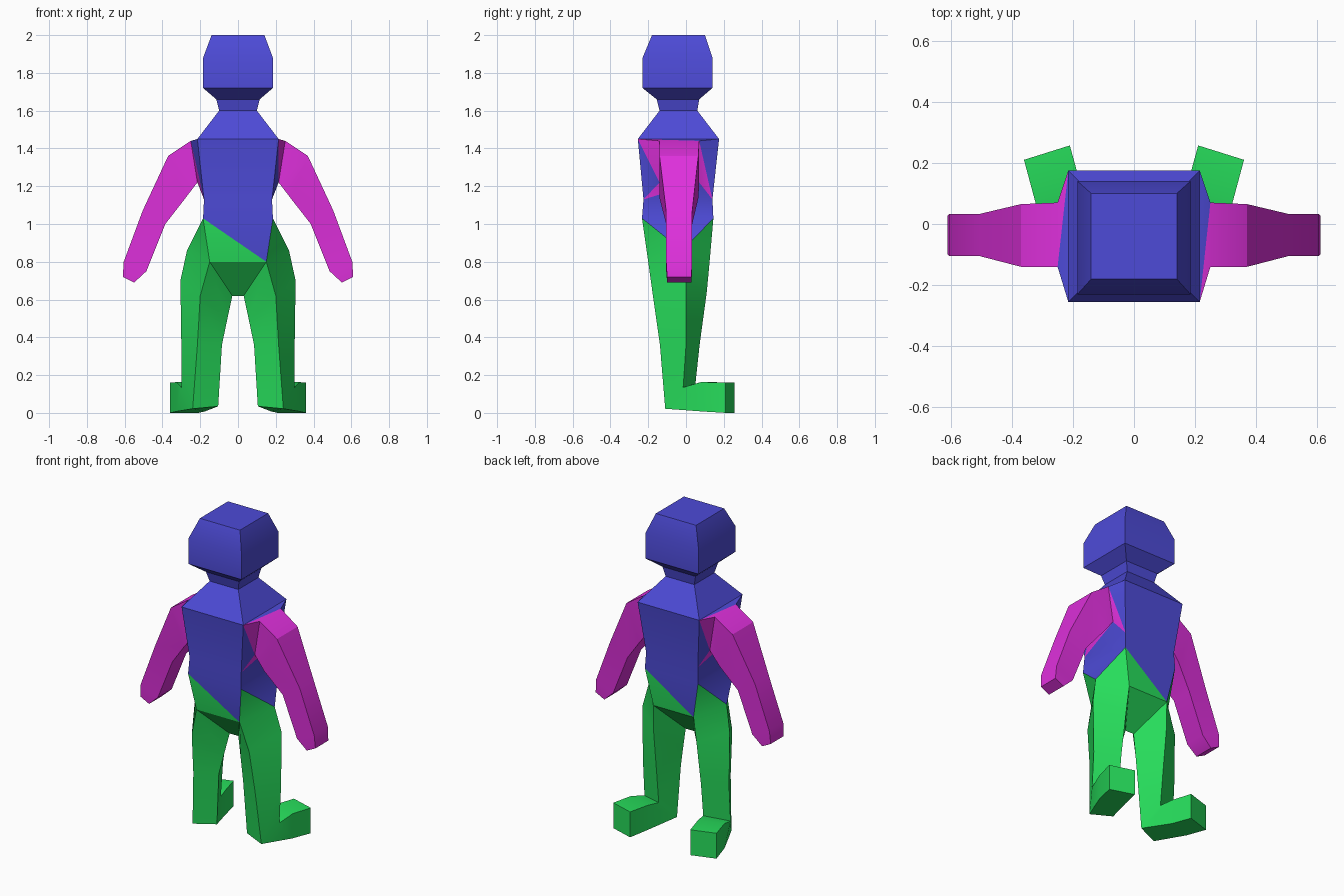
import bpy
import bmesh
from mathutils import Vector

if "Cube" in bpy.data.objects:
    bpy.data.objects.remove(bpy.data.objects["Cube"])

BLUE, GREEN, MAGENTA = 0, 1, 2
COLOURS = [("blue", (0.075, 0.07, 0.68)), ("green", (0.02, 0.72, 0.105)),
           ("magenta", (0.74, 0.03, 0.72))]

bm = bmesh.new()


def face(colour, *points):
    f = bm.faces.new([bm.verts.new(p) for p in points])
    f.material_index = colour


def loft(colour, rings, cap=True):
    """Join successive four-cornered rings, and close the last one."""
    for a, b in zip(rings, rings[1:]):
        for i in range(4):
            j = (i + 1) % 4
            face(colour, a[i], a[j], b[j], b[i])
    if cap:
        face(colour, *rings[-1])


def box_ring(half_x, y0, y1, z):
    return [(-half_x, y0, z), (half_x, y0, z), (half_x, y1, z), (-half_x, y1, z)]


def flip(s, p):
    return (p[0] * s, p[1], p[2])


# Head and neck, from the shoulders up
shoulders = box_ring(0.215, -0.255, 0.175, 1.45)
loft(BLUE, [shoulders,
            box_ring(0.10, -0.14, 0.06, 1.60),
            box_ring(0.115, -0.155, 0.07, 1.66),
            box_ring(0.185, -0.23, 0.14, 1.72),
            box_ring(0.185, -0.23, 0.14, 1.88),
            box_ring(0.14, -0.18, 0.10, 2.0)])

# Chest front and back, then the waist band
chest = box_ring(0.18, -0.225, 0.14, 1.13)
waist = box_ring(0.185, -0.233, 0.145, 1.03)
for i, j in ((0, 1), (2, 3)):
    face(BLUE, shoulders[i], shoulders[j], chest[j], chest[i])
loft(BLUE, [chest, waist], cap=False)

# Arms: (outer x, z), (inner x, z), y range
ARM = [((0.25, 1.44), (0.215, 1.22), (-0.14, 0.07)),
       ((0.37, 1.36), (0.28, 1.135), (-0.14, 0.065)),
       ((0.505, 1.07), (0.385, 1.0), (-0.105, 0.033)),
       ((0.605, 0.80), (0.485, 0.75), (-0.105, 0.033)),
       ((0.61, 0.72), (0.55, 0.69), (-0.10, 0.028))]
for s in (1, -1):
    rings = []
    for (xo, zo), (xi, zi), (y0, y1) in ARM:
        rings.append([(s * xo, y0, zo), (s * xo, y1, zo),
                      (s * xi, y1, zi), (s * xi, y0, zi)])
    loft(MAGENTA, rings)
    # Shoulder sockets, with the colour pattern turned round on the other side
    top_f, top_k, low_k, low_f = rings[0]
    sh_f, sh_k = (shoulders[1], shoulders[2]) if s > 0 else (shoulders[0], shoulders[3])
    ch_f, ch_k = (chest[1], chest[2]) if s > 0 else (chest[0], chest[3])
    if s < 0:
        top_f, top_k, low_f, low_k = top_k, top_f, low_k, low_f
        sh_f, sh_k, ch_f, ch_k = sh_k, sh_f, ch_k, ch_f
    face(MAGENTA, sh_f, top_f, low_f)
    face(BLUE, sh_f, ch_f, low_f)
    face(MAGENTA, sh_f, top_k, top_f)
    face(BLUE, sh_f, sh_k, top_k)
    face(BLUE, sh_k, ch_k, top_k)
    face(MAGENTA, ch_k, low_k, top_k)
    face(MAGENTA, ch_f, low_f, low_k)
    face(BLUE, ch_f, ch_k, low_k)

# Legs and feet: front outer, front inner, back inner, back outer corners
LEG = [[(0.15, -0.20, 0.80), (0.03, -0.04, 0.62), (0.14, 0.125, 0.80), (0.27, -0.02, 0.86)],
       [(0.20, -0.175, 0.62), (0.058, -0.055, 0.49), (0.15, 0.11, 0.64), (0.305, 0.0, 0.70)],
       [(0.215, -0.138, 0.36), (0.085, -0.07, 0.36), (0.155, 0.072, 0.36), (0.30, 0.0, 0.36)],
       [(0.24, -0.11, 0.022), (0.105, -0.06, 0.035), (0.155, 0.05, 0.155), (0.30, -0.015, 0.135)],
       [(0.325, 0.08, 0.008), (0.175, 0.13, 0.008), (0.175, 0.13, 0.163), (0.325, 0.08, 0.163)],
       [(0.36, 0.21, 0.0), (0.21, 0.257, 0.0), (0.21, 0.257, 0.16), (0.36, 0.21, 0.16)]]
for s in (1, -1):
    loft(GREEN, [[flip(s, p) for p in ring] for ring in LEG])

# Hips: blue and green triangles between the waist and the leg tops
right = LEG[0]
left = [flip(-1, p) for p in right]
fl, fr, kr, kl = waist
face(BLUE, fl, fr, right[0])
face(GREEN, fl, right[0], left[0])
face(BLUE, kr, kl, left[2])
face(GREEN, kr, left[2], right[2])
for front, back, leg in ((fr, kr, right), (fl, kl, left)):
    face(BLUE, front, back, leg[3])
    face(GREEN, front, leg[0], leg[3])
    face(GREEN, back, leg[2], leg[3])
# Crotch front and back
face(GREEN, left[0], right[0], right[1], left[1])
face(GREEN, left[2], right[2], right[1], left[1])

bmesh.ops.remove_doubles(bm, verts=bm.verts, dist=0.0005)
bmesh.ops.recalc_face_normals(bm, faces=bm.faces)
mesh = bpy.data.meshes.new("figure_body")
bm.to_mesh(mesh)
bm.free()
for name, rgb in COLOURS:
    mat = bpy.data.materials.new(name)
    mat.diffuse_color = (*rgb, 1.0)
    mat.use_nodes = True
    mat.node_tree.nodes["Principled BSDF"].inputs["Base Color"].default_value = mat.diffuse_color
    mesh.materials.append(mat)
body = bpy.data.objects.new("figure_body", mesh)
bpy.context.collection.objects.link(body)
bpy.context.view_layer.objects.active = body
body.select_set(True)
bpy.ops.object.shade_smooth_by_angle()
